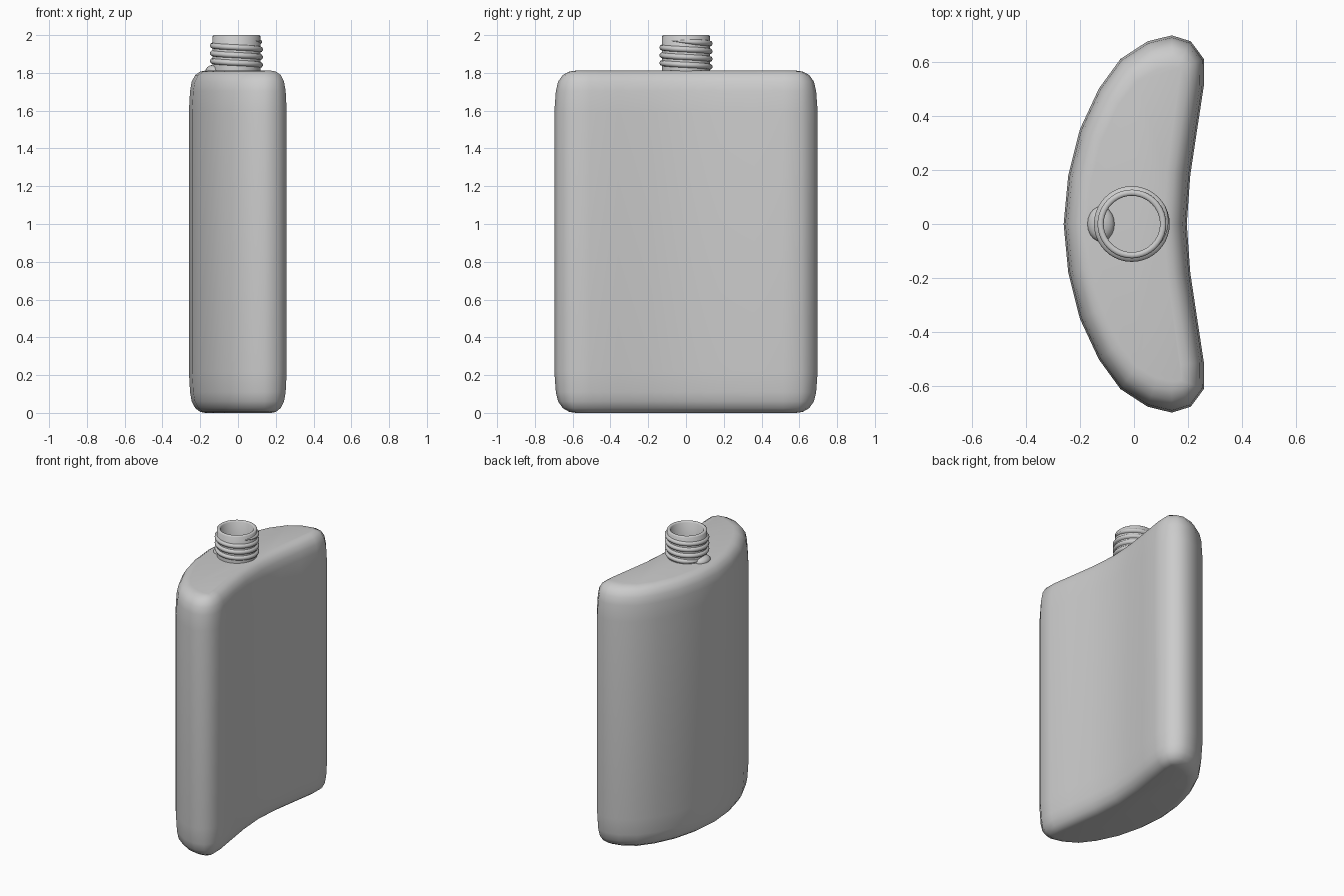
import bpy, bmesh, math
from mathutils import Vector

if "Cube" in bpy.data.objects:
    bpy.data.objects.remove(bpy.data.objects["Cube"])

def finish(bm, name, angle=50):
    bmesh.ops.recalc_face_normals(bm, faces=bm.faces)
    me = bpy.data.meshes.new(name)
    bm.to_mesh(me)
    bm.free()
    ob = bpy.data.objects.new(name, me)
    bpy.context.collection.objects.link(ob)
    bpy.ops.object.select_all(action='DESELECT')
    ob.select_set(True)
    bpy.context.view_layer.objects.active = ob
    bpy.ops.object.shade_smooth_by_angle(angle=math.radians(angle))
    return ob

def loft(bm, rings, closed=False, caps=False):
    vs = [[bm.verts.new(p) for p in r] for r in rings]
    n = len(vs[0])
    for k in range(len(vs) if closed else len(vs) - 1):
        a, b = vs[k], vs[(k + 1) % len(vs)]
        for i in range(n):
            j = (i + 1) % n
            bm.faces.new((a[i], a[j], b[j], b[i]))
    if caps:
        bm.faces.new(vs[0])
        bm.faces.new(vs[-1])

# curved, kidney-shaped flask body: mirrored outline lofted with rounded ends
half = [(0.195, 0), (0.208, 0.18), (0.235, 0.36), (0.258, 0.51), (0.258, 0.61), (0.21, 0.675),
        (0.14, 0.697), (0.05, 0.675), (-0.05, 0.61), (-0.13, 0.50), (-0.20, 0.35), (-0.243, 0.18), (-0.26, 0)]
outline = [Vector(p) for p in half + [(x, -y) for x, y in half[-2:0:-1]]]
N = len(outline)

def inset(d):
    out = []
    for i, p in enumerate(outline):
        t = (outline[(i + 1) % N] - outline[i - 1]).normalized()
        nrm = Vector((t.y, -t.x))
        out.append((p.x - nrm.x * d * 0.75, p.y - nrm.y * d))
    return out

edge = [(0.115, 0.002), (0.08, 0.007), (0.045, 0.025), (0.02, 0.06), (0.008, 0.11), (0.0, 0.22)]
levels = edge + [(0, 0.9)] + [(d, 1.814 - z) for d, z in edge[::-1]]
bm = bmesh.new()
loft(bm, [[(x, y, z) for x, y in inset(d)] for d, z in levels], caps=True)
for v in bm.verts:
    v.co.z = max(v.co.z - 0.002, 0) if v.co.z < 0.01 else v.co.z
finish(bm, "flask_body", 60)

# hollow neck tube
CX, S = -0.008, 40
def circle(r, z):
    return [(CX + r * math.cos(2 * math.pi * i / S), r * math.sin(2 * math.pi * i / S), z) for i in range(S)]
bm = bmesh.new()
loft(bm, [circle(r, z) for r, z in
          [(0.127, 1.80), (0.127, 1.994), (0.121, 2.0), (0.110, 2.0), (0.104, 1.994), (0.104, 1.80)]], closed=True)
finish(bm, "neck")

# helical screw thread, tapering into the neck at both ends
turns, steps, pitch = 3.6, 144, 0.0445
section = [(-0.006, -0.017), (0.008, -0.012), (0.013, -0.004), (0.013, 0.004), (0.008, 0.012), (-0.006, 0.017)]
rings = []
for k in range(steps + 1):
    t = k / steps
    a = math.pi - 2 * math.pi * turns * t
    f = min(1, t * 20 + 0.05, (1 - t) * 20 + 0.05)
    z0 = 1.822 + pitch * turns * t * 0.92
    rings.append([(CX + (0.127 + dr * f) * math.cos(a), (0.127 + dr * f) * math.sin(a), z0 + dz * f)
                  for dr, dz in section])
bm = bmesh.new()
loft(bm, rings, caps=True)
finish(bm, "screw_thread")

# small run-out bump at the foot of the thread
bm = bmesh.new()
bmesh.ops.create_uvsphere(bm, u_segments=20, v_segments=10, radius=1)
for v in bm.verts:
    v.co = Vector((-0.122 + v.co.x * 0.05, v.co.y * 0.065, 1.812 + v.co.z * 0.032))
finish(bm, "thread_bump")
